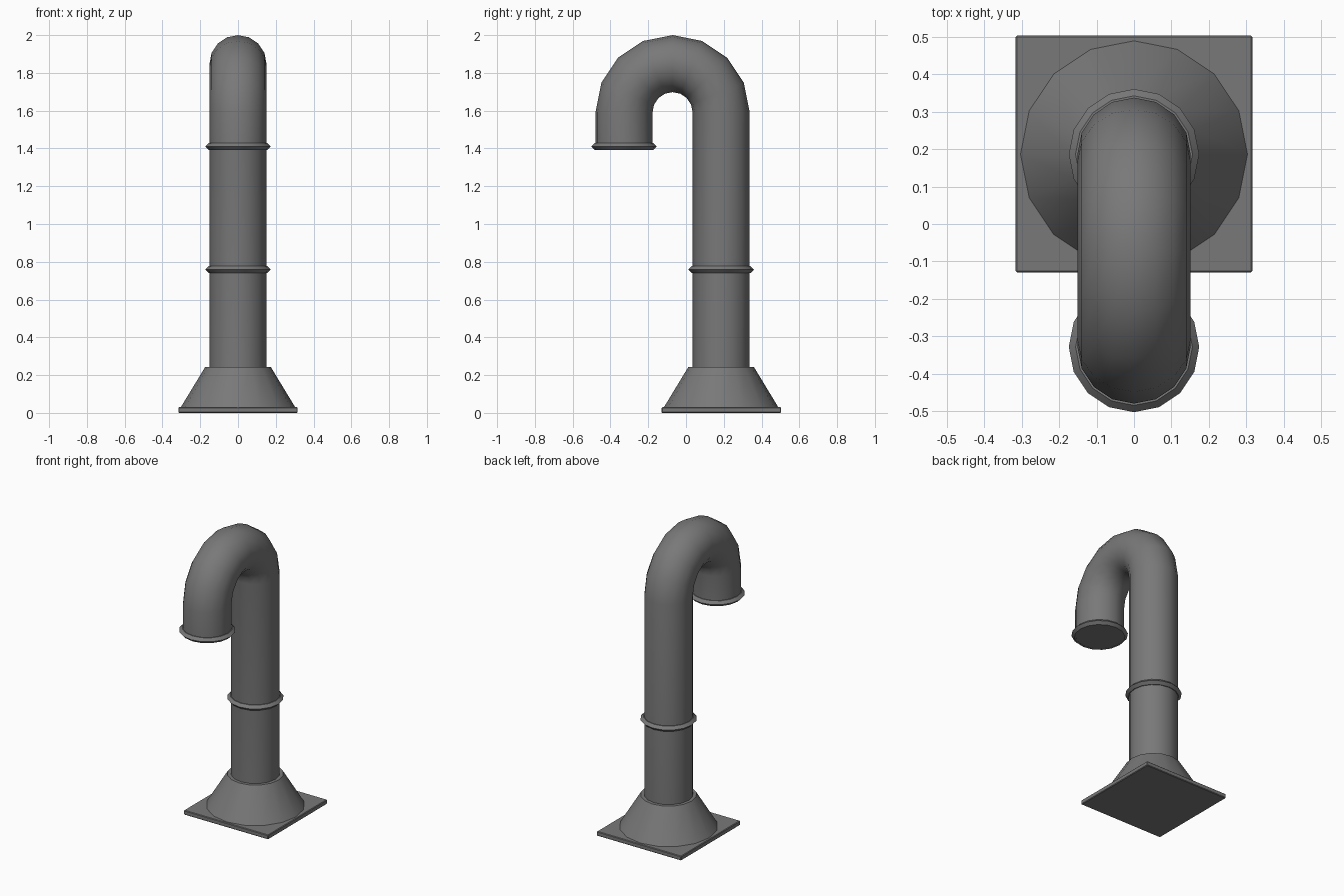
import bpy, bmesh
from math import sin, cos, pi, radians

if "Cube" in bpy.data.objects:
    bpy.data.objects.remove(bpy.data.objects["Cube"])

SIDES = 16
STEM_Y, MOUTH_Y = 0.186, -0.328
BEND_Y, BEND_Z = (STEM_Y + MOUTH_Y) / 2, 1.592
BEND_R = (STEM_Y - MOUTH_Y) / 2
PIPE_R = 0.151

# Dark grey metal
metal = bpy.data.materials.new("dark_metal")
metal.diffuse_color = (0.19, 0.19, 0.19, 1)
metal.use_nodes = True
metal.node_tree.nodes["Principled BSDF"].inputs["Base Color"].default_value = metal.diffuse_color


def loft(name, rings, closed=False):
    """Skin rings given as (centre y, centre z, radius, tilt about x)."""
    bm = bmesh.new()
    loops = []
    for y, z, r, tilt in rings:
        loop = []
        for i in range(SIDES):
            a = 2 * pi * i / SIDES
            loop.append(bm.verts.new((r * cos(a),
                                      y + r * sin(a) * cos(tilt),
                                      z + r * sin(a) * sin(tilt))))
        loops.append(loop)
    pairs = list(zip(loops, loops[1:]))
    if closed:
        pairs.append((loops[-1], loops[0]))
    else:
        bm.faces.new(loops[0])
        bm.faces.new(loops[-1])
    for lo, hi in pairs:
        for i in range(SIDES):
            j = (i + 1) % SIDES
            bm.faces.new((lo[i], lo[j], hi[j], hi[i]))
    bmesh.ops.recalc_face_normals(bm, faces=bm.faces)
    mesh = bpy.data.meshes.new(name)
    bm.to_mesh(mesh)
    bm.free()
    mesh.materials.append(metal)
    obj = bpy.data.objects.new(name, mesh)
    bpy.context.collection.objects.link(obj)
    bpy.ops.object.select_all(action='DESELECT')
    obj.select_set(True)
    bpy.context.view_layer.objects.active = obj
    bpy.ops.object.shade_smooth_by_angle(angle=radians(35))
    return obj


def collar(name, y, z):
    """Pointed ring hugging the pipe, centred at height z."""
    profile = [(0.145, -0.018), (0.156, -0.018), (0.174, 0),
               (0.156, 0.018), (0.145, 0.018)]
    return loft(name, [(y, z + dz, r, 0) for r, dz in profile], closed=True)


# Square base plate with slightly chamfered edges
bpy.ops.mesh.primitive_cube_add(size=1, location=(0, STEM_Y + 0.001, 0.015))
plate = bpy.context.object
plate.name = "base_plate"
plate.scale = (0.632, 0.632, 0.03)
bpy.ops.object.transform_apply(location=False, rotation=False, scale=True)
plate.data.materials.append(metal)
bevel = plate.modifiers.new("chamfer", 'BEVEL')
bevel.width = 0.004
bevel.segments = 1

# Conical foot
loft("base_cone", [(STEM_Y, 0.028, 0.304, 0), (STEM_Y, 0.244, 0.173, 0)])

# Pipe: upright stem, half-circle bend, short downward mouth
path = [(STEM_Y, 0.24, PIPE_R, 0)]
for k in range(9):
    a = pi * k / 8
    path.append((BEND_Y + BEND_R * cos(a), BEND_Z + BEND_R * sin(a), PIPE_R, a))
path.append((MOUTH_Y, 1.393, PIPE_R, pi))
loft("vent_pipe", path)

# Collars on the stem and at the mouth
collar("stem_collar", STEM_Y, 0.759)
collar("mouth_collar", MOUTH_Y, 1.410)
